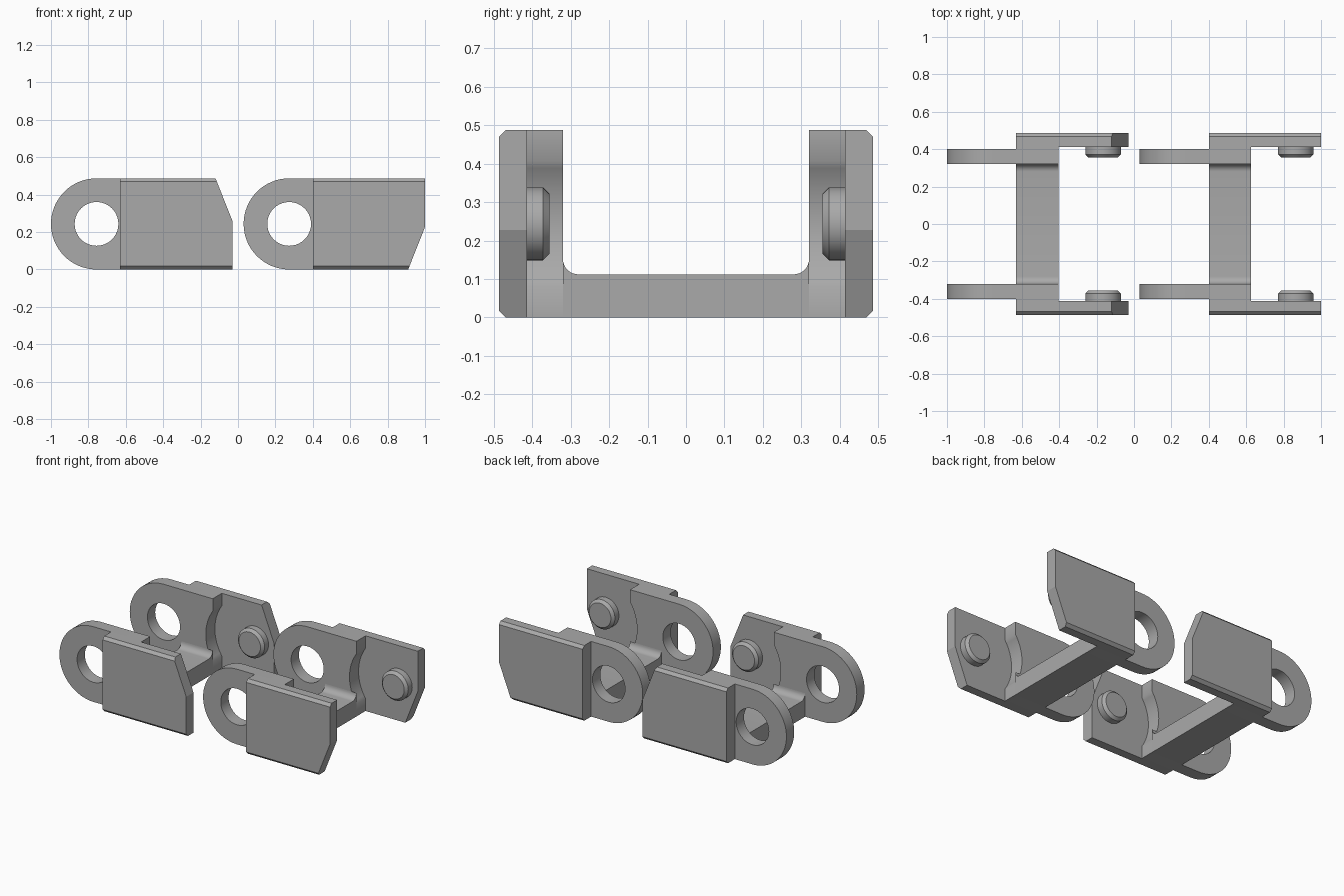
import bpy, bmesh
from math import sin, cos, pi, radians, asin, sqrt
from mathutils import Vector

if "Cube" in bpy.data.objects:
    bpy.data.objects.remove(bpy.data.objects["Cube"])

steel = bpy.data.materials.new("grey_steel")
steel.use_nodes = True
GREY = (0.4, 0.4, 0.4, 1)
steel.diffuse_color = GREY
steel.node_tree.nodes["Principled BSDF"].inputs["Base Color"].default_value = GREY

H = 0.487            # link height
MID = H / 2          # height of hole and pin axes
BACK, FRONT = 0.37, 0.595   # extent of the solid middle section
LENGTH = 0.97
EAR_IN, EAR_OUT, PLATE_IN, PLATE_OUT = 0.32, 0.40, 0.413, 0.487
PIN_X = 0.835


def arc(cx, cz, r, a0, a1, n):
    return [(cx + r * cos(a0 + (a1 - a0) * i / n), cz + r * sin(a0 + (a1 - a0) * i / n))
            for i in range(n + 1)]


def finish(bm, name, angle=40):
    bmesh.ops.recalc_face_normals(bm, faces=bm.faces)
    mesh = bpy.data.meshes.new(name)
    bm.to_mesh(mesh)
    bm.free()
    mesh.materials.append(steel)
    mesh.shade_smooth()
    mesh.set_sharp_from_angle(angle=radians(angle))
    obj = bpy.data.objects.new(name, mesh)
    bpy.context.collection.objects.link(obj)


def prism(loops, place, depth):
    """Fill the outline (with optional hole loops) and extrude it by depth."""
    bm = bmesh.new()
    for pts in loops:
        vs = [bm.verts.new(place(*p)) for p in pts]
        for a, b in zip(vs, vs[1:] + vs[:1]):
            bm.edges.new((a, b))
    bmesh.ops.triangle_fill(bm, edges=bm.edges[:], use_beauty=True)
    bmesh.ops.dissolve_limit(bm, angle_limit=0.01, verts=[], edges=bm.edges[:])
    ext = bmesh.ops.extrude_face_region(bm, geom=bm.faces[:], use_keep_orig=True)
    bmesh.ops.translate(bm, vec=depth,
                        verts=[g for g in ext["geom"] if isinstance(g, bmesh.types.BMVert)])
    return bm


# Concave relief around the neighbour's ear, running from top to bottom
relief_r = 0.29
half = asin(sqrt(relief_r ** 2 - (PIN_X - FRONT) ** 2) / relief_r)
relief = arc(PIN_X, MID, relief_r, pi - half, pi + half, 16)
front_edge = [(FRONT, H)] + relief + [(FRONT, 0)]


def build_link(name, x0, cut_point, cut_normal):
    for label, s in (("left", 1), ("right", -1)):
        # Rounded ear with the pin hole
        outline = front_edge + arc(MID, MID, MID, -pi / 2, -3 * pi / 2, 32)
        hole = arc(MID, MID, 0.117, 0, 2 * pi, 40)[:-1]
        bm = prism([outline, hole], lambda x, z: (x0 + x, s * EAR_IN, z),
                   (0, s * (EAR_OUT - EAR_IN), 0))
        finish(bm, f"{name}_{label}_ear")

        # Shoulder joining ear and outer plate
        bm = prism([front_edge + [(BACK, 0), (BACK, H)]],
                   lambda x, z: (x0 + x, s * EAR_OUT, z), (0, s * (PLATE_IN - EAR_OUT), 0))
        finish(bm, f"{name}_{label}_shoulder")

        # Outer plate: chamfered section with one clipped corner
        c = 0.018
        section = [(PLATE_IN, 0), (PLATE_OUT - c, 0), (PLATE_OUT, c),
                   (PLATE_OUT, H - c), (PLATE_OUT - c, H), (PLATE_IN, H)]
        bm = prism([section], lambda y, z: (x0 + BACK, s * y, z), (LENGTH - BACK, 0, 0))
        bmesh.ops.bisect_plane(bm, geom=bm.verts[:] + bm.edges[:] + bm.faces[:],
                               plane_co=Vector((x0, 0, 0)) + Vector(cut_point),
                               plane_no=cut_normal, clear_outer=True)
        bmesh.ops.holes_fill(bm, edges=[e for e in bm.edges if e.is_boundary])
        finish(bm, f"{name}_{label}_plate", 10)

        # Chamfered pin on the inside of the plate
        bm = bmesh.new()
        rings = []
        for y, r in ((PLATE_IN, 0.095), (0.372, 0.095), (0.355, 0.078)):
            rings.append([bm.verts.new((x0 + x, s * y, z))
                          for x, z in arc(PIN_X, MID, r, 0, 2 * pi, 40)[:-1]])
        for a, b in zip(rings, rings[1:]):
            for i in range(40):
                j = (i + 1) % 40
                bm.faces.new((a[i], a[j], b[j], b[i]))
        bm.faces.new(rings[0])
        bm.faces.new(rings[-1])
        finish(bm, f"{name}_{label}_pin", 30)

    # Crossbar with filleted inner corners
    f, top = 0.04, 0.112
    right = arc(-EAR_IN + f, top + f, f, pi, 3 * pi / 2, 8)
    left = arc(EAR_IN - f, top + f, f, -pi / 2, 0, 8)
    bm = prism([[(-EAR_IN, 0)] + right + left + [(EAR_IN, 0)]],
               lambda y, z: (x0 + BACK, y, z), (FRONT - BACK, 0, 0))
    finish(bm, f"{name}_crossbar")


# First link is clipped at the top corner, second at the bottom corner
build_link("first_link", -1.0, (LENGTH, 0, 0.26), (0.227, 0, 0.09))
build_link("second_link", 0.03, (LENGTH, 0, 0.227), (0.227, 0, -0.09))
